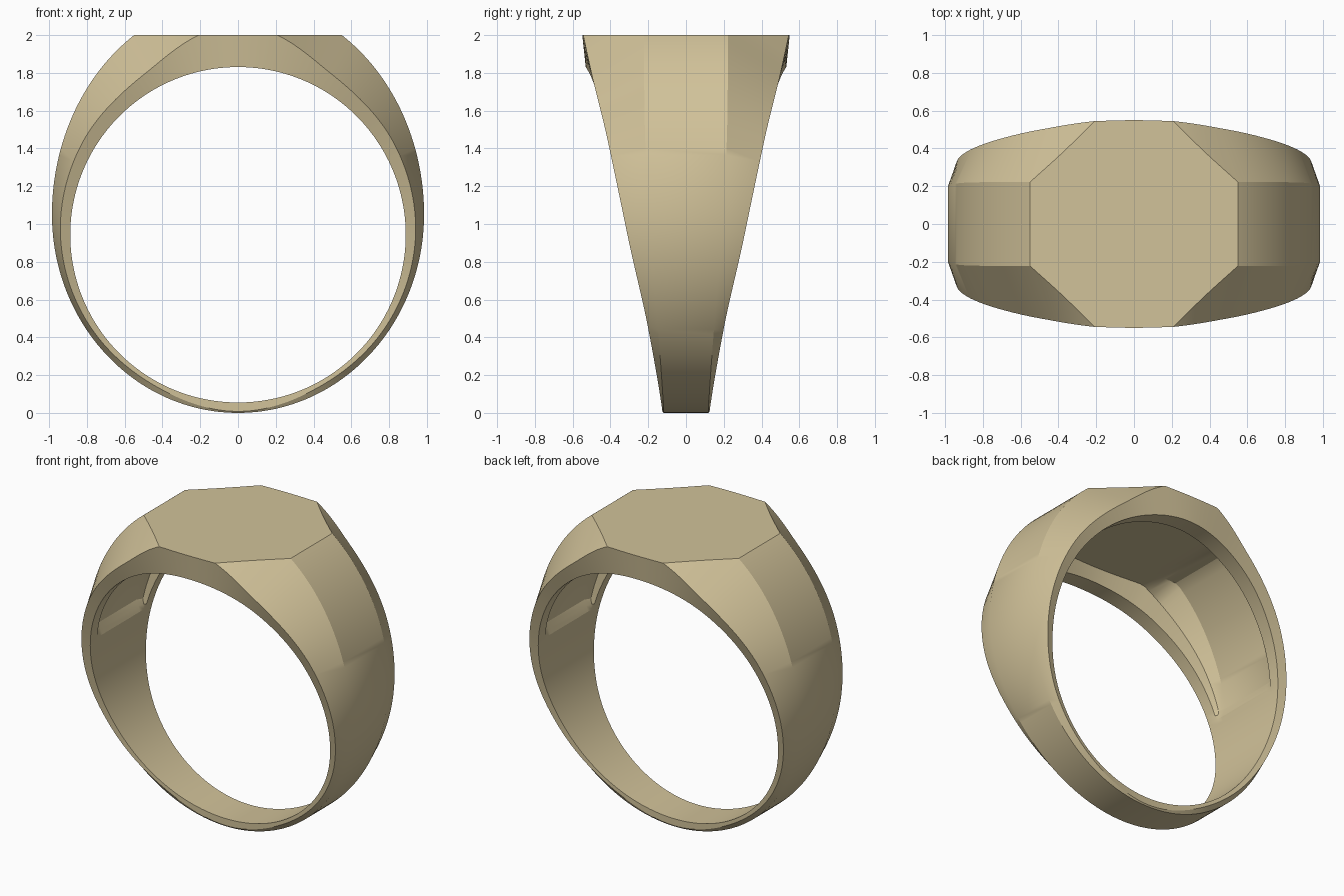
import bpy, bmesh, math

if "Cube" in bpy.data.objects:
    bpy.data.objects.remove(bpy.data.objects["Cube"])

CZ, HOLE = 0.943, 0.888      # finger hole centre height and radius
STEPS = 180

# Profiles sampled every 30 degrees, from the top of the ring to the bottom
EDGE_RADIUS = [1.11, 0.985, 0.957, 0.94, 0.922, 0.912, 0.935]
HALF_WIDTH = [0.555, 0.50, 0.41, 0.31, 0.207, 0.147, 0.125]
BAND_WIDTH = [0.222, 0.222, 0.217, 0.19, 0.15, 0.125, 0.118]


def sample(vals, deg):
    """Smooth interpolation, symmetric about both ends."""
    n = len(vals) - 1
    i = min(int(deg / 30), n - 1)
    t = deg / 30 - i
    a, b = vals[abs(i - 1)], vals[i]
    c = vals[i + 1]
    d = vals[i + 2] if i + 2 <= n else vals[n - 1]
    return b + 0.5 * t * (c - a + t * (2*a - 5*b + 4*c - d + t * (3*(b - c) + d - a)))


def outer_radius(s, c):
    """Distance from the hole centre to the egg-shaped outline."""
    off, rx = 0.107, 0.985
    for rz in (1.145, 1.05):
        A = (s / rx) ** 2 + (c / rz) ** 2
        B = -2 * c * off / rz ** 2
        C = (off / rz) ** 2 - 1
        r = (-B + math.sqrt(B * B - 4 * A * C)) / (2 * A)
        if r * c >= off:
            break
    return r


def section(deg):
    """Closed (y, radius) cross-section, including the inside hollow."""
    s, c = math.sin(math.radians(deg)), math.cos(math.radians(deg))
    ro, rm = outer_radius(s, c), sample(EDGE_RADIUS, deg)
    w, b = sample(HALF_WIDTH, deg), sample(BAND_WIDTH, deg)
    wi = w - 0.012 * (1 + c)
    p = wi * 0.78
    q = p * 0.94
    fb = min(b, q * 0.9)
    hollow = min(1, max(0, (80 - deg) / 4))

    def floor(y):
        k = max(0, (y - b) / (w - b))
        r = ro + (rm - ro) * k - 0.075
        if c > 0.3:
            r = min(r, (1.92 - CZ) / c)
        return HOLE + max(0, r - HOLE) * hollow

    half = [(b, ro), (w, rm), (wi, HOLE), (p, HOLE), (q, floor(q)), (fb, floor(fb))]
    return half + [(-y, r) for y, r in reversed(half)]


# Ring body: loft the cross-sections round the finger hole
bm = bmesh.new()
loops = []
for i in range(STEPS):
    a = 2 * math.pi * i / STEPS
    deg = math.degrees(a)
    deg = min(deg, 360 - deg)
    loops.append([bm.verts.new((r * math.sin(a), y, CZ + r * math.cos(a)))
                  for y, r in section(deg)])
n = len(loops[0])
for i in range(STEPS):
    l0, l1 = loops[i], loops[(i + 1) % STEPS]
    for j in range(n):
        k = (j + 1) % n
        bm.faces.new((l0[j], l0[k], l1[k], l1[j]))

# Flat octagonal table: slice the crown and cap it
bmesh.ops.bisect_plane(bm, geom=bm.verts[:] + bm.edges[:] + bm.faces[:],
                       plane_co=(0, 0, 2), plane_no=(0, 0, 1), clear_outer=True)
bmesh.ops.holes_fill(bm, edges=[e for e in bm.edges if e.is_boundary], sides=0)
bmesh.ops.recalc_face_normals(bm, faces=bm.faces[:])

mesh = bpy.data.meshes.new("signet_ring")
bm.to_mesh(mesh)
bm.free()
ring = bpy.data.objects.new("signet_ring", mesh)
bpy.context.collection.objects.link(ring)

# Gold finish
gold = bpy.data.materials.new("gold")
gold.diffuse_color = (0.64, 0.54, 0.32, 1)
gold.use_nodes = True
gold.node_tree.nodes["Principled BSDF"].inputs["Base Color"].default_value = gold.diffuse_color
mesh.materials.append(gold)

bpy.context.view_layer.objects.active = ring
ring.select_set(True)
bpy.ops.object.shade_smooth_by_angle(angle=math.radians(25))
